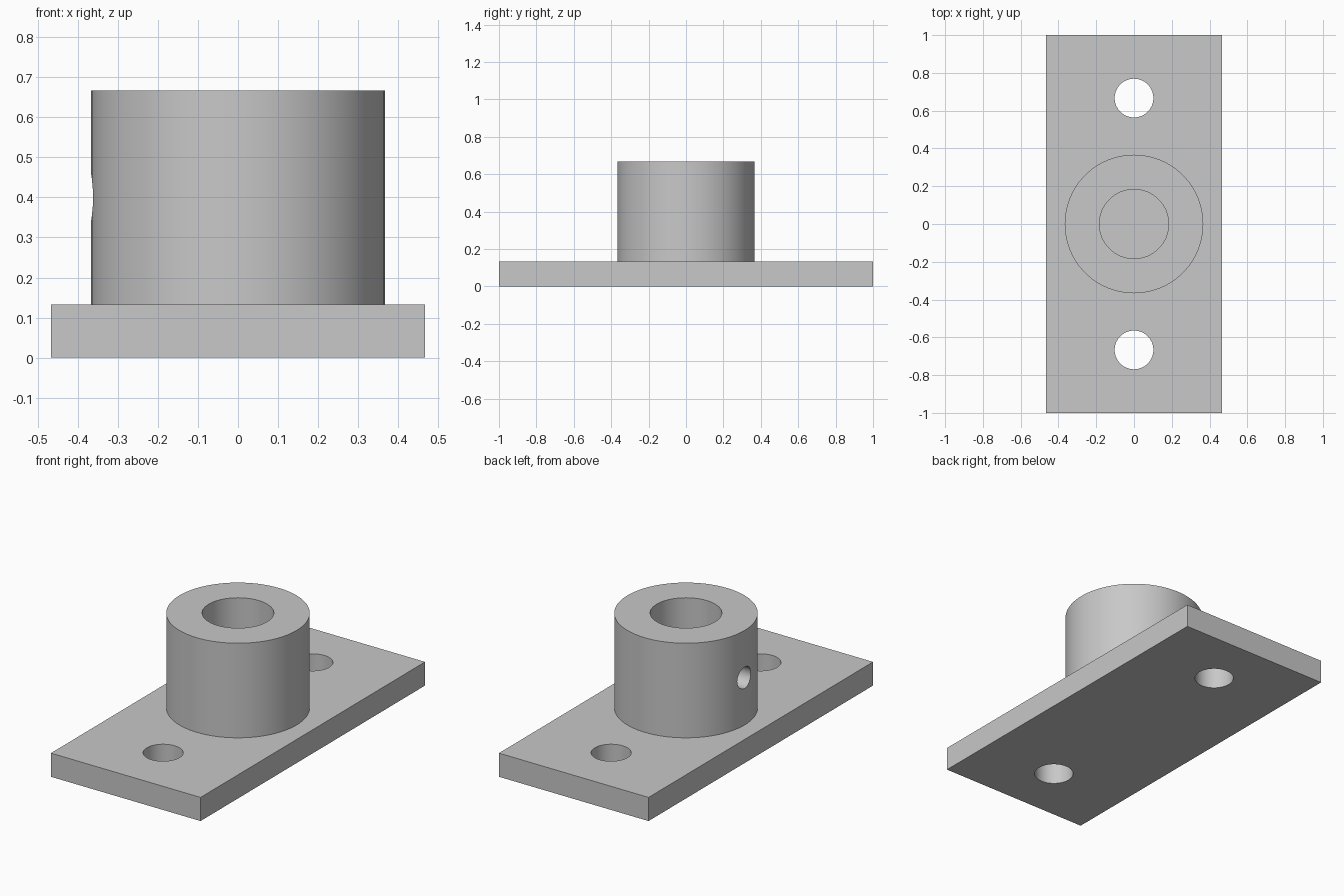
import bpy
from math import pi

if "Cube" in bpy.data.objects:
    bpy.data.objects.remove(bpy.data.objects["Cube"], do_unlink=True)

PLATE_TOP = 0.1333
COLLAR_TOP = 0.6667

grey = bpy.data.materials.new("plain grey")
grey.use_nodes = True
colour = (0.58, 0.58, 0.58, 1)
grey.diffuse_color = colour
grey.node_tree.nodes["Principled BSDF"].inputs["Base Color"].default_value = colour


def cylinder(name, radius, depth, location, rotation=(0, 0, 0), sides=96):
    bpy.ops.mesh.primitive_cylinder_add(vertices=sides, radius=radius, depth=depth,
                                        location=location, rotation=rotation)
    obj = bpy.context.object
    obj.name = name
    obj.data.materials.append(grey)
    return obj


def combine(target, other, operation):
    """Apply a boolean to the target and discard the other object."""
    mod = target.modifiers.new(other.name, 'BOOLEAN')
    mod.operation = operation
    mod.solver = 'EXACT'
    mod.object = other
    bpy.ops.object.select_all(action='DESELECT')
    target.select_set(True)
    bpy.context.view_layer.objects.active = target
    bpy.ops.object.modifier_apply(modifier=mod.name)
    bpy.data.objects.remove(other, do_unlink=True)


# Rectangular base plate
bpy.ops.mesh.primitive_cube_add(size=1, location=(0, 0, PLATE_TOP / 2))
bracket = bpy.context.object
bracket.name = "mounting_base"
bracket.scale = (0.9333, 2, PLATE_TOP)
bpy.ops.object.transform_apply(location=True, rotation=False, scale=True)
bracket.data.materials.append(grey)

# Round collar, sunk into the plate so they join as one solid
bottom = PLATE_TOP / 2
collar = cylinder("collar", 0.3667, COLLAR_TOP - bottom,
                  (0, 0, (COLLAR_TOP + bottom) / 2))
combine(bracket, collar, 'UNION')

# Blind shaft bore, stopping at the plate
bore = cylinder("shaft_bore", 0.1833, 1, (0, 0, PLATE_TOP + 0.5))
combine(bracket, bore, 'DIFFERENCE')

# Bolt holes through the plate
for y in (-0.6667, 0.6667):
    hole = cylinder("bolt_hole", 0.1025, 1, (0, y, 0), sides=64)
    combine(bracket, hole, 'DIFFERENCE')

# Set screw hole from the right side into the bore
screw = cylinder("set_screw_hole", 0.06, 0.5, (-0.3, 0, 0.4), (0, pi / 2, 0), 48)
combine(bracket, screw, 'DIFFERENCE')

bpy.ops.object.select_all(action='DESELECT')
bracket.select_set(True)
bpy.context.view_layer.objects.active = bracket
bpy.ops.object.shade_smooth_by_angle(angle=pi / 6)
